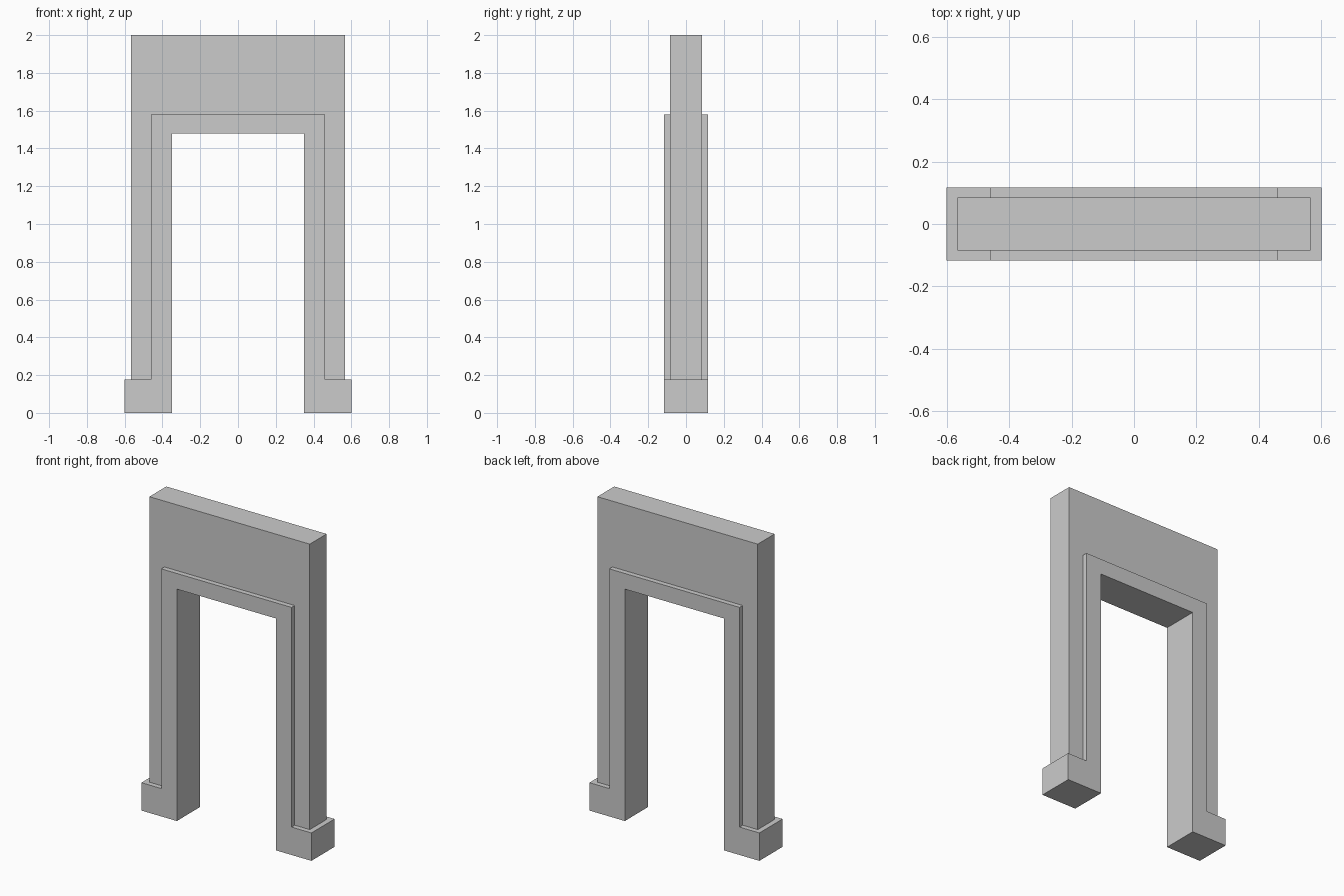
import bpy, bmesh

if "Cube" in bpy.data.objects:
    bpy.data.objects.remove(bpy.data.objects["Cube"])


def extrude_profile(name, half, depth):
    """Mirror a right-hand (x, z) outline across x = 0 and extrude it along y."""
    outline = half + [(-x, z) for x, z in reversed(half)]
    bm = bmesh.new()
    face = bm.faces.new([bm.verts.new((x, -depth, z)) for x, z in outline])
    result = bmesh.ops.extrude_face_region(bm, geom=[face])
    moved = [v for v in result["geom"] if isinstance(v, bmesh.types.BMVert)]
    bmesh.ops.translate(bm, verts=moved, vec=(0, 2 * depth, 0))
    bmesh.ops.recalc_face_normals(bm, faces=bm.faces)
    mesh = bpy.data.meshes.new(name)
    bm.to_mesh(mesh)
    bm.free()
    obj = bpy.data.objects.new(name, mesh)
    bpy.context.collection.objects.link(obj)
    return obj


# Door casing with plinth feet: outer edge upward, then opening edge
casing = extrude_profile(
    "door_frame",
    [(0.35, 1.48), (0.35, 0), (0.60, 0), (0.60, 0.178), (0.46, 0.178), (0.46, 1.58)],
    0.117)

# Thinner wall surround, with its inner edges embedded in the casing
wall = extrude_profile(
    "wall_surround",
    [(0.40, 1.53), (0.40, 0.1), (0.566, 0.1), (0.566, 2.0)],
    0.085)

# Join the two into one clean solid
union = casing.modifiers.new("join_wall", 'BOOLEAN')
union.operation = 'UNION'
union.solver = 'EXACT'
union.object = wall
bpy.context.view_layer.objects.active = casing
bpy.ops.object.modifier_apply(modifier=union.name)
bpy.data.objects.remove(wall)
